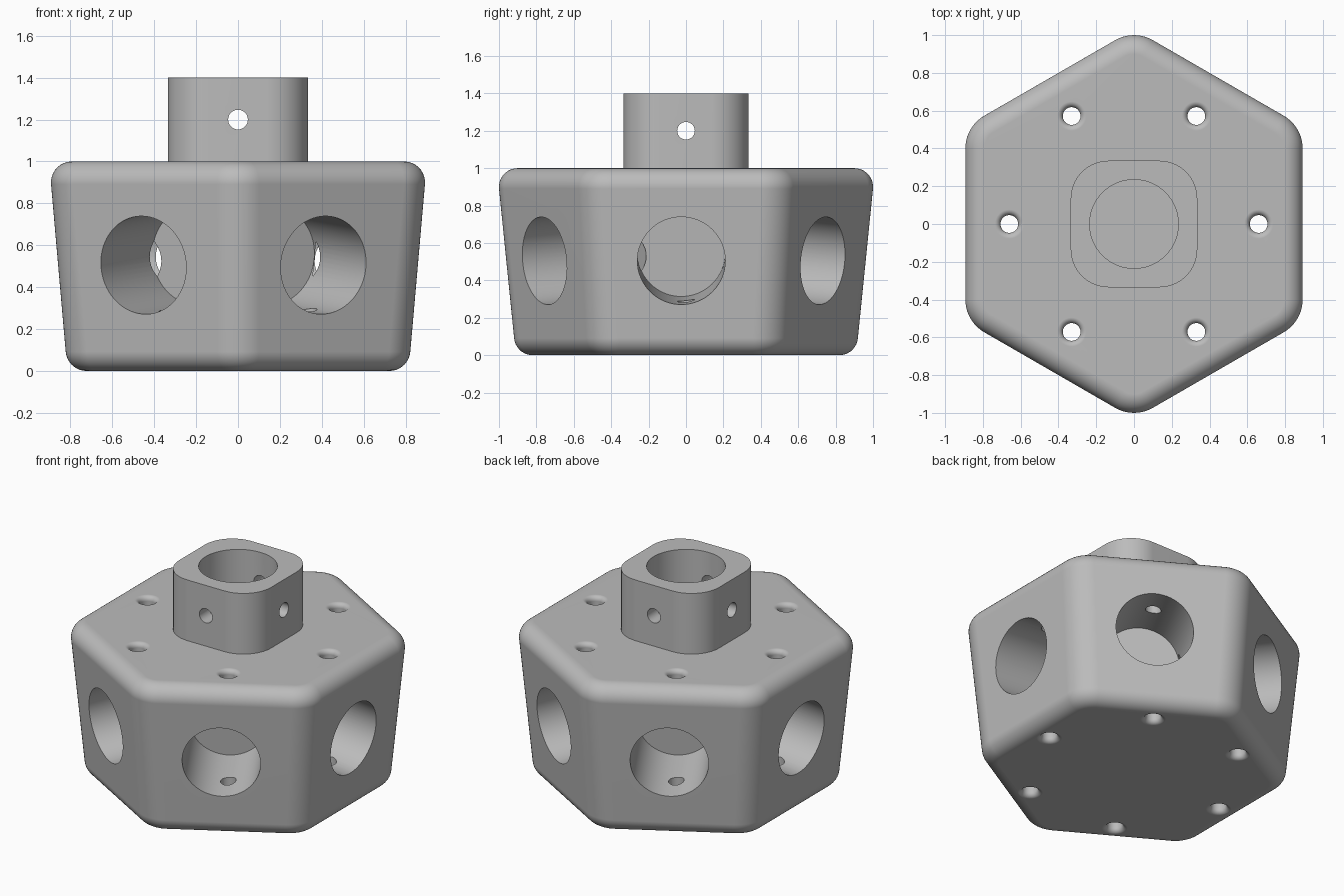
import bpy
import bmesh
import math
from mathutils import Matrix, Vector

if "Cube" in bpy.data.objects:
    bpy.data.objects.remove(bpy.data.objects["Cube"], do_unlink=True)

TAPER = math.radians(5)
BORE = 0.235

grey = bpy.data.materials.new("plain_grey")
grey.use_nodes = True
colour = (0.5, 0.5, 0.5, 1)
grey.diffuse_color = colour
grey.node_tree.nodes["Principled BSDF"].inputs["Base Color"].default_value = colour


def loft(name, rings):
    """Skin a stack of equal-length rings and cap both ends."""
    bm = bmesh.new()
    loops = [[bm.verts.new(p) for p in ring] for ring in rings]
    n = len(loops[0])
    for low, high in zip(loops, loops[1:]):
        for i in range(n):
            j = (i + 1) % n
            bm.faces.new((low[i], low[j], high[j], high[i]))
    bm.faces.new(loops[0][::-1])
    bm.faces.new(loops[-1])
    mesh = bpy.data.meshes.new(name)
    bm.to_mesh(mesh)
    bm.free()
    obj = bpy.data.objects.new(name, mesh)
    bpy.context.collection.objects.link(obj)
    mesh.materials.append(grey)
    return obj


def rounded_polygon(sides, apothem, radius, z, steps=10):
    """Regular polygon with flats facing +x and rounded corners."""
    ring = []
    half = math.pi / sides
    for k in range(sides):
        corner = half + 2 * half * k
        reach = (apothem - radius) / math.cos(half)
        for s in range(steps + 1):
            a = corner - half + 2 * half * s / steps
            ring.append((reach * math.cos(corner) + radius * math.cos(a),
                         reach * math.sin(corner) + radius * math.sin(a), z))
    return ring


def lathe(name, profile, matrix, segments=64):
    """Turned solid from (radius, height) points."""
    rings = [[(r * math.cos(t), r * math.sin(t), z)
              for t in (2 * math.pi * i / segments for i in range(segments))]
             for r, z in profile]
    obj = loft(name, rings)
    obj.data.transform(matrix)
    obj.hide_render = True
    return obj


def rod(name, start, direction, length, radius, segments=64):
    turn = Vector(direction).to_track_quat('Z', 'Y').to_matrix().to_4x4()
    return lathe(name, [(radius, 0), (radius, length)],
                 Matrix.Translation(start) @ turn, segments)


def finish(obj, cutters):
    """Cut the holes, then smooth the curved faces."""
    bpy.context.view_layer.objects.active = obj
    for cutter in cutters:
        mod = obj.modifiers.new("cut", 'BOOLEAN')
        mod.operation = 'DIFFERENCE'
        mod.solver = 'EXACT'
        mod.object = cutter
        bpy.ops.object.modifier_apply(modifier=mod.name)
        bpy.data.objects.remove(cutter, do_unlink=True)
    bpy.ops.object.select_all(action='DESELECT')
    obj.select_set(True)
    bpy.ops.object.shade_smooth_by_angle(angle=math.radians(30))
    weighted = obj.modifiers.new("weighted_normals", 'WEIGHTED_NORMAL')
    weighted.keep_sharp = True


# Tapered hexagonal hub with rounded edges
fillet, inner_top = 0.1, 0.793
inner_low = inner_top - 0.8 * math.tan(TAPER)
rings = []
for inner, height, first, last in ((inner_low, 0.1, -math.pi / 2, -TAPER),
                                   (inner_top, 0.9, -TAPER, math.pi / 2)):
    for s in range(10):
        a = first + (last - first) * s / 9
        out = fillet * math.cos(a)
        rings.append(rounded_polygon(6, inner + out, 0.1 + out,
                                     height + fillet * math.sin(a)))
hub = loft("hub", rings)

# Slanted side sockets and flared vertical pin holes
cutters = []
flare = [(0.047 + 0.03 * (1 - math.cos(a)), 0.97 + 0.03 * math.sin(a))
         for a in (math.pi / 2 * i / 5 for i in range(6))] + [(0.077, 1.1)]
pin_profile = [(r, 1 - z) for r, z in reversed(flare)] + flare
for k in range(6):
    spin = Matrix.Rotation(math.radians(60 * k), 4, 'Z')
    axis = Vector((math.cos(TAPER), 0, -math.sin(TAPER)))
    floor = Vector((0.859, -0.025, 0.505)) - 0.495 * axis
    cutters.append(rod("socket_cutter", spin @ floor, spin @ axis, 0.7, BORE))
    cutters.append(lathe("pin_hole_cutter", pin_profile,
                         spin @ Matrix.Translation((0.66, 0, 0)), 32))
cutters.append(rod("hub_bore_cutter", (0, 0, 0.92), (0, 0, 1), 0.3, BORE))
finish(hub, cutters)

# Hollow rounded-square collar with cross pin holes
collar = loft("top_collar", [rounded_polygon(4, 0.335, 0.2, z) for z in (1.0, 1.4)])
finish(collar, [
    rod("collar_bore_cutter", (0, 0, 0.9), (0, 0, 1), 0.6, BORE),
    rod("cross_hole_cutter_x", (-0.5, 0, 1.2), (1, 0, 0), 1, 0.047, 32),
    rod("cross_hole_cutter_y", (0, -0.5, 1.2), (0, 1, 0), 1, 0.047, 32),
])
